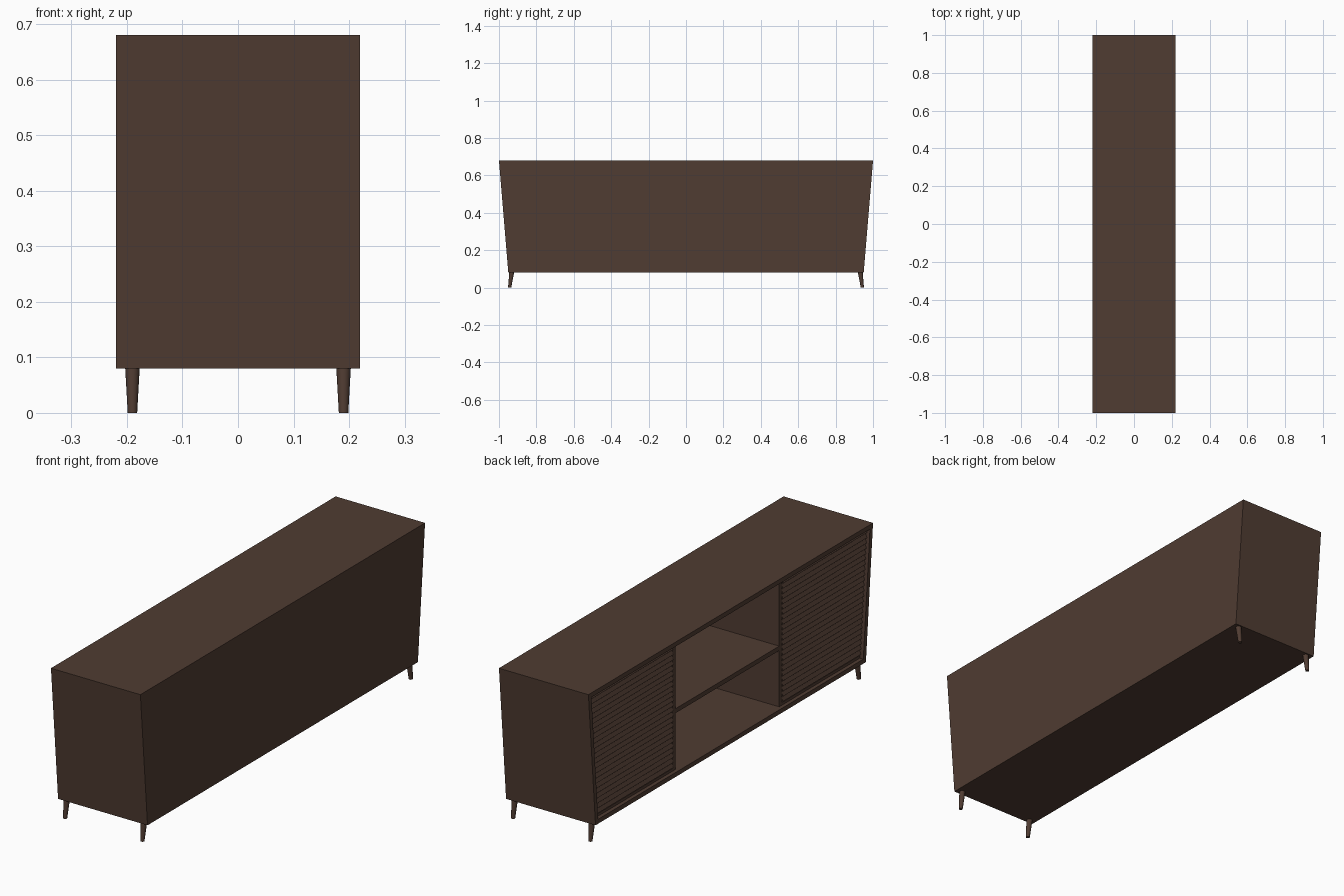
import bpy
import bmesh

if "Cube" in bpy.data.objects:
    bpy.data.objects.remove(bpy.data.objects["Cube"])

# Main dimensions
BOTTOM, TOP, HALF_DEPTH = 0.08, 0.68, 0.22
BOARD = 0.02
FRONT = -0.203          # recessed plane of the doors and dividers
DIVIDER = 0.375         # distance of each divider from the centre
SLATS = 24

wood = bpy.data.materials.new("dark brown wood")
wood.use_nodes = True
colour = (0.080, 0.045, 0.032, 1)
wood.diffuse_color = colour
shader = wood.node_tree.nodes["Principled BSDF"]
shader.inputs["Base Color"].default_value = colour
shader.inputs["Roughness"].default_value = 0.6


def end_y(z):
    """Half length of the cabinet at a height; its ends lean outwards."""
    return 0.95 + 0.05 * (z - BOTTOM) / (TOP - BOTTOM)


def finish(name, bm):
    bmesh.ops.recalc_face_normals(bm, faces=bm.faces)
    mesh = bpy.data.meshes.new(name)
    bm.to_mesh(mesh)
    bm.free()
    mesh.materials.append(wood)
    obj = bpy.data.objects.new(name, mesh)
    bpy.context.collection.objects.link(obj)
    return obj


def add_prism(bm, outline, x0, x1, lean=0):
    """Extrude a (y, z) outline along x; lean tips the upper front edge back."""
    top = max(z for y, z in outline)
    front = [bm.verts.new((x0 + (lean if z == top else 0), y, z)) for y, z in outline]
    back = [bm.verts.new((x1, y, z)) for y, z in outline]
    bm.faces.new(front)
    bm.faces.new(back[::-1])
    for i in range(len(outline)):
        j = (i + 1) % len(outline)
        bm.faces.new((front[i], back[i], back[j], front[j]))


def prism(name, outline, x0, x1):
    bm = bmesh.new()
    add_prism(bm, outline, x0, x1)
    return finish(name, bm)


def across(z0, z1, inset=0):
    """Outline spanning the whole length between two heights."""
    a, b = end_y(z0) - inset, end_y(z1) - inset
    return [(-a, z0), (a, z0), (b, z1), (-b, z1)]


def bay(side, z0, z1):
    """Outline of a door bay strip, from divider to leaning end board."""
    inner = DIVIDER + BOARD / 2
    return [(side * inner, z0), (side * (end_y(z0) - BOARD), z0),
            (side * (end_y(z1) - BOARD), z1), (side * inner, z1)]


# Case
low, high = BOTTOM + BOARD, TOP - BOARD
prism("top_board", across(high, TOP), -HALF_DEPTH, HALF_DEPTH)
prism("bottom_board", across(BOTTOM, low), -HALF_DEPTH, HALF_DEPTH)
prism("back_panel", across(low, high, BOARD), HALF_DEPTH - BOARD, HALF_DEPTH)

# Shelf in the open middle bay
half_shelf = DIVIDER - BOARD / 2
prism("middle_shelf", [(-half_shelf, 0.35), (half_shelf, 0.35),
                       (half_shelf, 0.37), (-half_shelf, 0.37)],
      FRONT, HALF_DEPTH - BOARD)

for side, label in ((-1, "front"), (1, "rear")):
    # Leaning end board
    a, b = end_y(low), end_y(high)
    prism(label + "_end_board",
          [(side * (a - BOARD), low), (side * a, low),
           (side * b, high), (side * (b - BOARD), high)],
          -HALF_DEPTH, HALF_DEPTH)

    # Divider beside the open bay
    y0, y1 = side * DIVIDER - BOARD / 2, side * DIVIDER + BOARD / 2
    prism(label + "_divider", [(y0, low), (y1, low), (y1, high), (y0, high)],
          FRONT, HALF_DEPTH - BOARD)

    # Slatted door: backing, bottom rail and louvres
    prism(label + "_door_backing", bay(side, low, high), FRONT + 0.012, FRONT + 0.024)
    rail_top = low + 0.012
    prism(label + "_door_rail", bay(side, low, rail_top), FRONT, FRONT + 0.012)
    pitch = (high - rail_top) / SLATS
    louvres = bmesh.new()
    for i in range(SLATS):
        z = rail_top + (i + 0.25) * pitch
        add_prism(louvres, bay(side, z, z + 0.7 * pitch),
                  FRONT - 0.005, FRONT + 0.012, lean=0.008)
    finish(label + "_door_louvres", louvres)

    # Tapered legs, splayed towards the ends
    for x, place in ((-0.19, "right"), (0.19, "left")):
        bm = bmesh.new()
        bmesh.ops.create_cone(bm, cap_ends=True, segments=20, radius1=0.0085,
                              radius2=0.013, depth=BOTTOM)
        for v in bm.verts:
            v.co.x += x
            v.co.y += side * (0.943 if v.co.z < 0 else 0.932)
            v.co.z += BOTTOM / 2
        leg = finish(f"{label}_{place}_leg", bm)
        bpy.ops.object.select_all(action="DESELECT")
        leg.select_set(True)
        bpy.context.view_layer.objects.active = leg
        bpy.ops.object.shade_smooth_by_angle()
